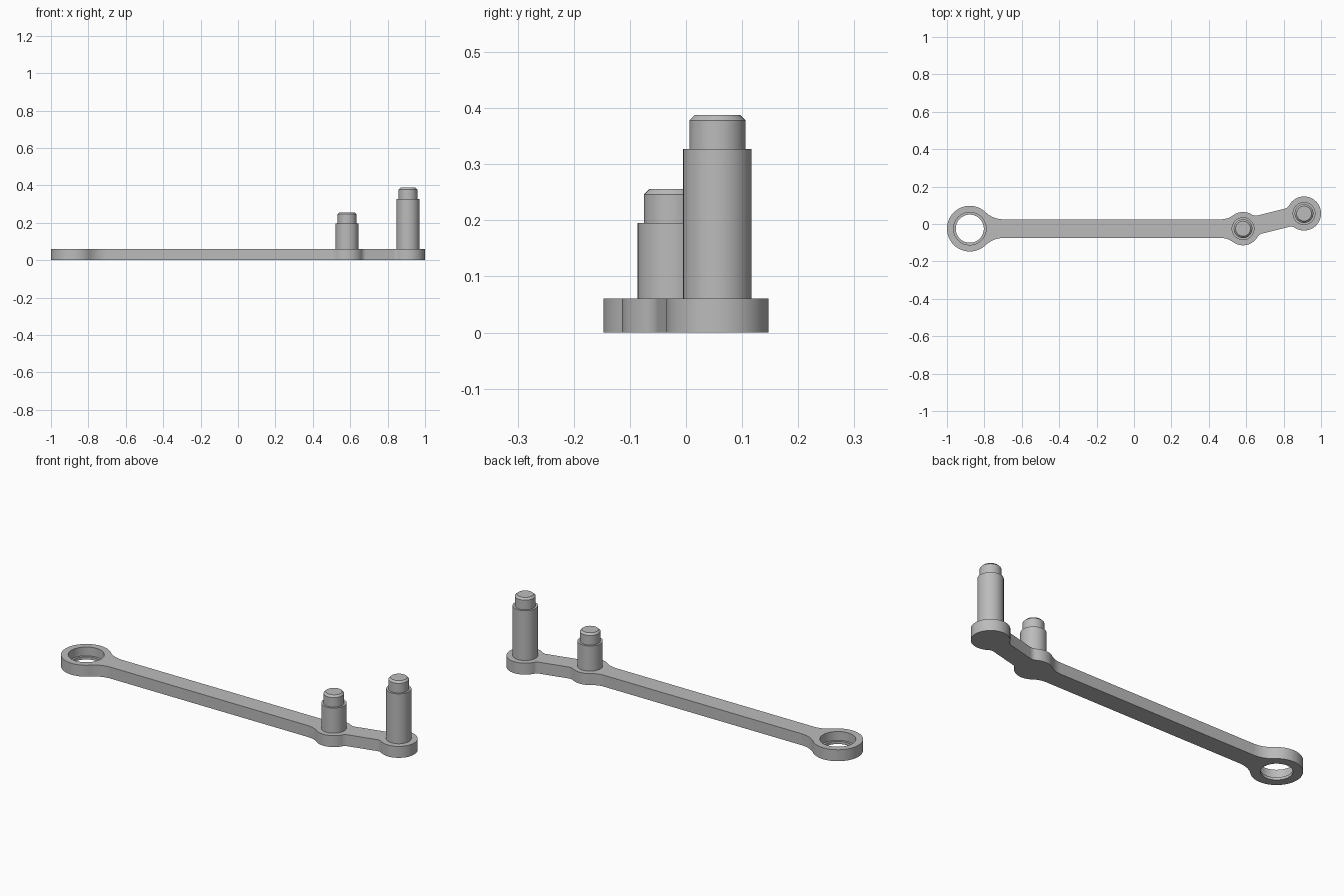
import bpy, bmesh, math
from mathutils import Vector

if "Cube" in bpy.data.objects:
    bpy.data.objects.remove(bpy.data.objects["Cube"], do_unlink=True)

grey = bpy.data.materials.new("grey metal")
GREY = (0.5, 0.5, 0.5, 1)
grey.diffuse_color = GREY
grey.use_nodes = True
grey.node_tree.nodes["Principled BSDF"].inputs["Base Color"].default_value = GREY

THICK = 0.061
HALF_ARM = 0.05
# bosses: centre, radius
EYE = (Vector((-0.878, -0.025)), 0.122)
MID = (Vector((0.583, -0.025)), 0.089)
END = (Vector((0.909, 0.056)), 0.091)


def finish(bm, name):
    bmesh.ops.recalc_face_normals(bm, faces=bm.faces)
    mesh = bpy.data.meshes.new(name)
    bm.to_mesh(mesh)
    bm.free()
    mesh.materials.append(grey)
    obj = bpy.data.objects.new(name, mesh)
    bpy.context.collection.objects.link(obj)
    bpy.ops.object.select_all(action='DESELECT')
    obj.select_set(True)
    bpy.context.view_layer.objects.active = obj
    bpy.ops.object.shade_smooth_by_angle(angle=math.radians(30))
    return obj


def arc(centre, radius, start, sweep, n):
    return [centre + radius * Vector((math.cos(start + sweep * i / n),
                                      math.sin(start + sweep * i / n)))
            for i in range(n + 1)]


def angle(v):
    return math.atan2(v.y, v.x)


def fillet(boss, d, side, blend):
    """Concave blend from a boss to the straight edge of an arm."""
    c, r = boss
    n = Vector((-d.y, d.x)) * side
    along = math.sqrt((r + blend) ** 2 - (HALF_ARM + blend) ** 2)
    f = c + d * along + n * (HALF_ARM + blend)
    start = angle(c - f)
    sweep = (angle(-n) - start + math.pi) % math.tau - math.pi
    return arc(f, blend, start, sweep, 10)


def ring(bm, points, z):
    verts = [bm.verts.new((p.x, p.y, z)) for p in points]
    return verts, [bm.edges.new((verts[i - 1], verts[i])) for i in range(len(verts))]


def wall(bm, lower, upper):
    for i in range(len(lower)):
        bm.faces.new((lower[i - 1], lower[i], upper[i], upper[i - 1]))


# Link outline: walk around the bosses counter-clockwise
route = [(EYE, MID, 0.139, 0.11), (MID, END, 0.04, 0.03),
         (END, MID, 0.03, 0.04), (MID, EYE, 0.11, 0.139)]
edges = []
for a, b, blend_a, blend_b in route:
    d = (b[0] - a[0]).normalized()
    edges.append((b, fillet(a, d, -1, blend_a) + fillet(b, -d, 1, blend_b)[::-1]))
outline = []
for i, (boss, pts) in enumerate(edges):
    following = edges[(i + 1) % len(edges)][1][0]
    start = angle(pts[-1] - boss[0])
    sweep = (angle(following - boss[0]) - start) % math.tau
    outline += pts + arc(boss[0], boss[1], start, sweep, max(6, int(sweep * 12)))[1:-1]

# Flat link plate with a stepped bore in the large eye
bm = bmesh.new()
bore = [ring(bm, arc(EYE[0], r, 0, math.tau, 64)[:-1], z)
        for r, z in ((0.075, 0), (0.075, 0.014), (0.087, 0.014), (0.087, THICK))]
bottom, top = ring(bm, outline, 0), ring(bm, outline, THICK)
for outer, hole in ((bottom, bore[0]), (top, bore[3])):
    bmesh.ops.triangle_fill(bm, edges=outer[1] + hole[1], use_beauty=True)
wall(bm, bottom[0], top[0])
for low, high in zip(bore, bore[1:]):
    wall(bm, low[0], high[0])
finish(bm, "link_plate")


# Stepped pins with chamfered tips
def pin(name, centre, shoulder, tip):
    bm = bmesh.new()
    profile = ((0.061, THICK), (0.061, shoulder), (0.05, shoulder),
               (0.05, tip - 0.01), (0.04, tip))
    rings = [ring(bm, arc(centre, r, 0, math.tau, 48)[:-1], z)[0] for r, z in profile]
    for low, high in zip(rings, rings[1:]):
        wall(bm, low, high)
    bm.faces.new(rings[-1])
    finish(bm, name)


pin("short_pin", MID[0], 0.195, 0.256)
pin("tall_pin", END[0], 0.327, 0.388)
